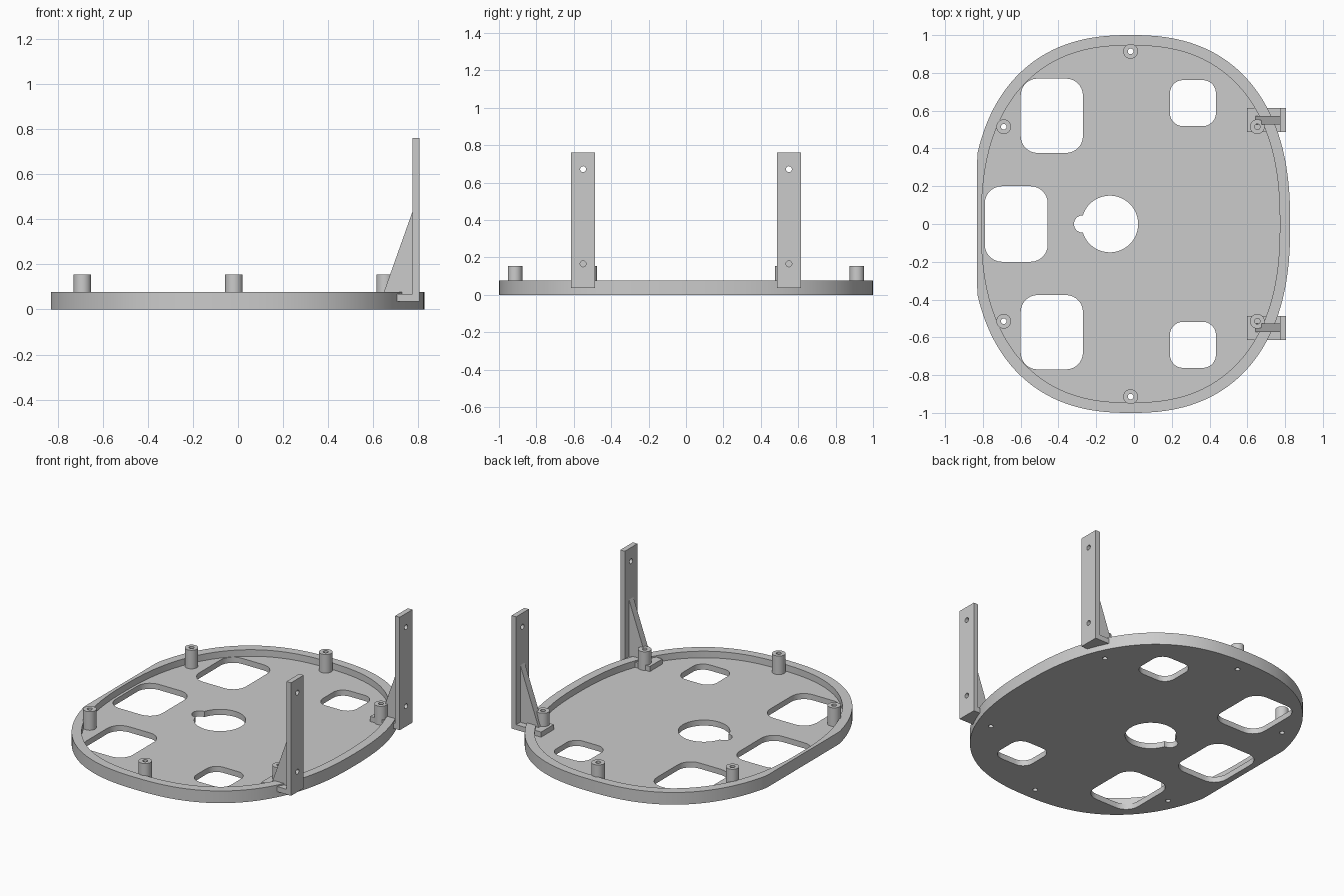
import bpy, bmesh
from math import sin, cos, pi, acos, copysign
from mathutils import Matrix

old = bpy.data.objects.get("Cube")
if old:
    bpy.data.objects.remove(old, do_unlink=True)

grey = bpy.data.materials.new("plain_grey")
grey.use_nodes = True
grey.diffuse_color = (0.6, 0.6, 0.6, 1)
grey.node_tree.nodes["Principled BSDF"].inputs["Base Color"].default_value = (0.6, 0.6, 0.6, 1)

# Local (u, v, w) axes for profiles lying in each plane
XY = Matrix.Identity(4)
YZ = Matrix(((0, 0, 1, 0), (1, 0, 0, 0), (0, 1, 0, 0), (0, 0, 0, 1)))
XZ = Matrix(((1, 0, 0, 0), (0, 0, -1, 0), (0, 1, 0, 0), (0, 0, 0, 1)))


def arc(cx, cy, r, a0=0, a1=2 * pi, n=32, closed=True):
    steps = n if closed else n - 1
    return [(cx + r * cos(a0 + (a1 - a0) * i / steps),
             cy + r * sin(a0 + (a1 - a0) * i / steps)) for i in range(n)]


def rect(x0, x1, y0, y1):
    return [(x0, y0), (x1, y0), (x1, y1), (x0, y1)]


def rounded(x0, x1, y0, y1, r):
    corners = [(x1 - r, y1 - r), (x0 + r, y1 - r), (x0 + r, y0 + r), (x1 - r, y0 + r)]
    return [p for i, (cx, cy) in enumerate(corners)
            for p in arc(cx, cy, r, i * pi / 2, (i + 1) * pi / 2, 8, False)]


def oval(half_x, half_y, n=160, power=2.4):
    """Full-bodied oval, cut flat on its right-hand (-x) side."""
    pts = []
    for i in range(n):
        c, s = cos(2 * pi * i / n), sin(2 * pi * i / n)
        x = copysign(abs(c) ** (2 / power), c) * half_x - 0.018
        y = copysign(abs(s) ** (2 / power), s) * half_y
        pts.append((max(x, -0.83), y))
    return pts


def slab(name, loops, w0, w1, plane=XY):
    """Extrude an outline with holes from w0 to w1 across the given plane."""
    cu = bpy.data.curves.new(name, "CURVE")
    cu.dimensions, cu.fill_mode = "2D", "BOTH"
    cu.extrude = (w1 - w0) / 2
    for pts in loops:
        sp = cu.splines.new("POLY")
        sp.points.add(len(pts) - 1)
        for p, (u, v) in zip(sp.points, pts):
            p.co = (u, v, 0, 1)
        sp.use_cyclic_u = True
    tmp = bpy.data.objects.new(name + "_profile", cu)
    me = bpy.data.meshes.new_from_object(tmp)
    bpy.data.objects.remove(tmp)
    bpy.data.curves.remove(cu)
    bm = bmesh.new()
    bm.from_mesh(me)
    bmesh.ops.remove_doubles(bm, verts=bm.verts, dist=1e-5)
    bm.transform(plane @ Matrix.Translation((0, 0, (w0 + w1) / 2)))
    bmesh.ops.recalc_face_normals(bm, faces=bm.faces)
    bm.to_mesh(me)
    bm.free()
    me.name = name
    me.materials.clear()
    me.materials.append(grey)
    ob = bpy.data.objects.new(name, me)
    bpy.context.collection.objects.link(ob)
    bpy.ops.object.select_all(action="DESELECT")
    ob.select_set(True)
    bpy.context.view_layer.objects.active = ob
    bpy.ops.object.shade_smooth_by_angle(angle=0.5)
    return ob


FLOOR, RIM, POST = 0.036, 0.078, 0.155
posts = [(x, s * y) for x, y in ((-0.018, 0.914), (-0.69, 0.515), (0.653, 0.515)) for s in (-1, 1)]

# Central hole with a small round keyway
R, r, d, cx = 0.15, 0.046, 0.144, -0.128
a = acos((R * R + d * d - r * r) / (2 * R * d))
b = acos((d * d + r * r - R * R) / (2 * d * r))
keyhole = (arc(cx, 0, R, a - pi, pi - a, 48, False)
           + arc(cx - d, 0, r, b, 2 * pi - b, 16, False)[1:-1])

# Floor plate with windows and screw holes
windows = [rounded(-0.79, -0.457, -0.2, 0.2, 0.09)]
for s in (-1, 1):
    windows.append(rounded(-0.6, -0.27, s * 0.573 - 0.197, s * 0.573 + 0.197, 0.09))
    windows.append(rounded(0.19, 0.434, s * 0.64 - 0.122, s * 0.64 + 0.122, 0.07))
screw_holes = [arc(x, y, 0.015, n=20) for x, y in posts]
slab("floor_plate", [oval(0.845, 1), keyhole] + windows + screw_holes, 0, FLOOR)

# Raised rim
slab("rim", [oval(0.845, 1), oval(0.79, 0.945)], FLOOR, RIM)

# Hollow screw posts
for i, (x, y) in enumerate(posts):
    slab(f"post_{i + 1}", [arc(x, y, 0.039), arc(x, y, 0.015, n=20)], FLOOR, POST)

# Upright brackets: foot, drilled plate and triangular gusset
for side, s in (("front", -1), ("back", 1)):
    y = s * 0.55
    y0, y1 = y - 0.064, y + 0.064
    slab(side + "_bracket_foot", [rect(0.597, 0.78, y0, y1)], FLOOR, 0.069)
    slab(side + "_bracket_plate",
         [rect(y0, y1, FLOOR, 0.76), arc(y, 0.672, 0.016, n=20), arc(y, 0.166, 0.016, n=20)],
         0.774, 0.806, YZ)
    slab(side + "_bracket_gusset", [[(0.643, 0.066), (0.776, 0.066), (0.776, 0.44)]],
         -y - 0.022, -y + 0.022, XZ)
